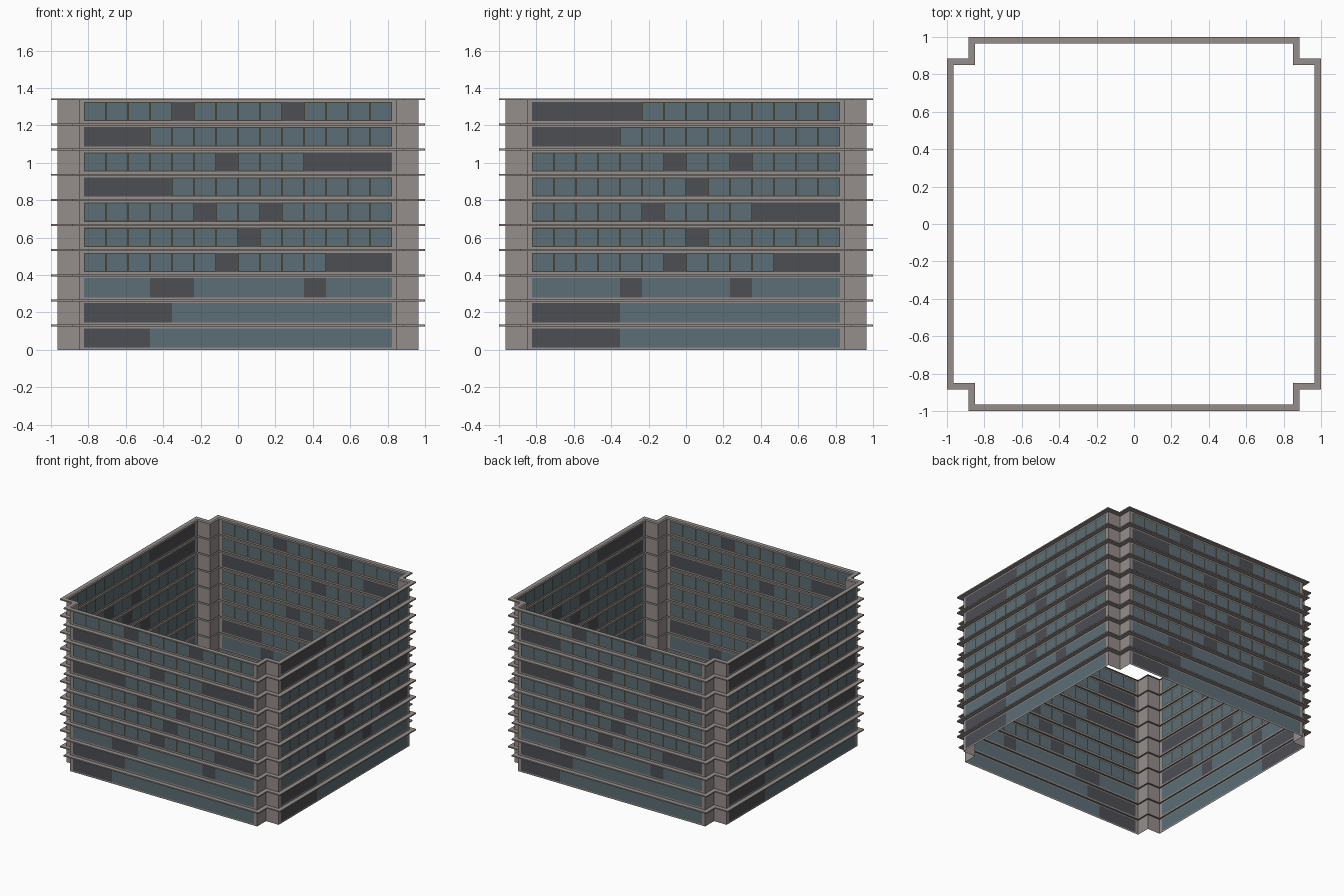
import bpy, bmesh

if "Cube" in bpy.data.objects:
    bpy.data.objects.remove(bpy.data.objects["Cube"])

FLOORS, PITCH = 10, 0.1345
WALL, NOTCH, OUT = 0.965, 0.85, 0.035    # wall plane, corner notch, ledge overhang
WIN, PANES = 0.823, 14                   # half width of window strip, panes per strip
Z0, Z1, LEDGE = 0.012, 0.115, 0.010      # window bottom/top in a floor, ledge thickness
FRAME = 0.006


def material(name, rgb):
    m = bpy.data.materials.new(name)
    m.diffuse_color = (*rgb, 1)
    m.use_nodes = True
    m.node_tree.nodes["Principled BSDF"].inputs["Base Color"].default_value = m.diffuse_color
    return m


STONE = material("warm grey concrete", (0.30, 0.27, 0.258))
GLASS = material("blue grey glass", (0.107, 0.157, 0.183))
DARK = material("dark glass", (0.074, 0.077, 0.088))
OLIVE = material("olive frame", (0.064, 0.060, 0.040))

# dark panes per floor, bottom to top
PATTERN_A = [[0, 1, 2], [0, 1, 2, 3], [3, 4, 10], [6, 11, 12, 13], [7], [5, 8],
             [0, 1, 2, 3], [6, 10, 11, 12, 13], [0, 1, 2], [4, 9]]
PATTERN_B = [[0, 1, 2, 3], [0, 1, 2, 3], [4, 9], [6, 11, 12, 13], [7],
             [5, 10, 11, 12, 13], [7], [6, 9], [0, 1, 2, 3], [0, 1, 2, 3, 4]]


def turn(x, y, k):
    for _ in range(k):
        x, y = -y, x
    return x, y


class Part:
    """Collects quads into one named object."""
    def __init__(self, name, mats):
        self.name, self.mats, self.bm = name, mats, bmesh.new()

    def quad(self, pts, mat=0):
        f = self.bm.faces.new([self.bm.verts.new(p) for p in pts])
        f.material_index = mat

    def panel(self, k, u0, u1, z0, z1, mat=0):
        pts = [(u0, z0), (u1, z0), (u1, z1), (u0, z1)]
        self.quad([(*turn(u, -WALL, k), z) for u, z in pts], mat)

    def finish(self):
        bmesh.ops.remove_doubles(self.bm, verts=self.bm.verts, dist=1e-5)
        me = bpy.data.meshes.new(self.name)
        self.bm.to_mesh(me)
        self.bm.free()
        for m in self.mats:
            me.materials.append(m)
        bpy.context.collection.objects.link(bpy.data.objects.new(self.name, me))


def outline(d):
    """Notched square footprint, pushed out by d, counter-clockwise."""
    a, b = WALL + d, NOTCH + d
    return [turn(x, y, k) for k in range(4) for x, y in ((-b, -a), (b, -a), (b, -b))]


walls = Part("walls", [STONE])
ledges = Part("floor_ledges", [STONE])
windows = Part("window_panes", [GLASS, DARK])
frames = Part("window_frames", [OLIVE])

inner, outer = outline(0), outline(OUT)
n = len(inner)
step = 2 * WIN / PANES

for floor in range(FLOORS):
    base = floor * PITCH
    top = base + PITCH
    under = top - LEDGE
    w0, w1 = base + Z0, base + Z1

    # hollow ledge: underside, rim, upper side
    for i in range(n):
        j = (i + 1) % n
        loop = [(inner, under), (outer, under), (outer, top), (inner, top)]
        for (pa, za), (pb, zb) in zip(loop, loop[1:]):
            ledges.quad([(*pa[i], za), (*pa[j], za), (*pb[j], zb), (*pb[i], zb)])

    for k in range(4):
        # notched corner and wall around the window strip
        corner = [turn(x, y, k) for x, y in ((NOTCH, -WALL), (NOTCH, -NOTCH), (WALL, -NOTCH))]
        for p, q in zip(corner, corner[1:]):
            walls.quad([(*p, base), (*q, base), (*q, under), (*p, under)])
        walls.panel(k, -NOTCH, NOTCH, base, w0)
        walls.panel(k, -NOTCH, NOTCH, w1, under)
        walls.panel(k, -NOTCH, -WIN, w0, w1)
        walls.panel(k, WIN, NOTCH, w0, w1)

        # panes, with frames on the upper floors
        dark = (PATTERN_A, PATTERN_B)[k % 2][floor]
        for c in range(PANES):
            u0, u1 = -WIN + c * step, -WIN + (c + 1) * step
            if c in dark or floor < 3:
                windows.panel(k, u0, u1, w0, w1, int(c in dark))
                continue
            a, b, lo, hi = u0 + FRAME, u1 - FRAME, w0 + FRAME, w1 - FRAME
            windows.panel(k, a, b, lo, hi)
            frames.panel(k, u0, u1, w0, lo)
            frames.panel(k, u0, u1, hi, w1)
            frames.panel(k, u0, a, lo, hi)
            frames.panel(k, b, u1, lo, hi)

for part in (walls, ledges, windows, frames):
    part.finish()
